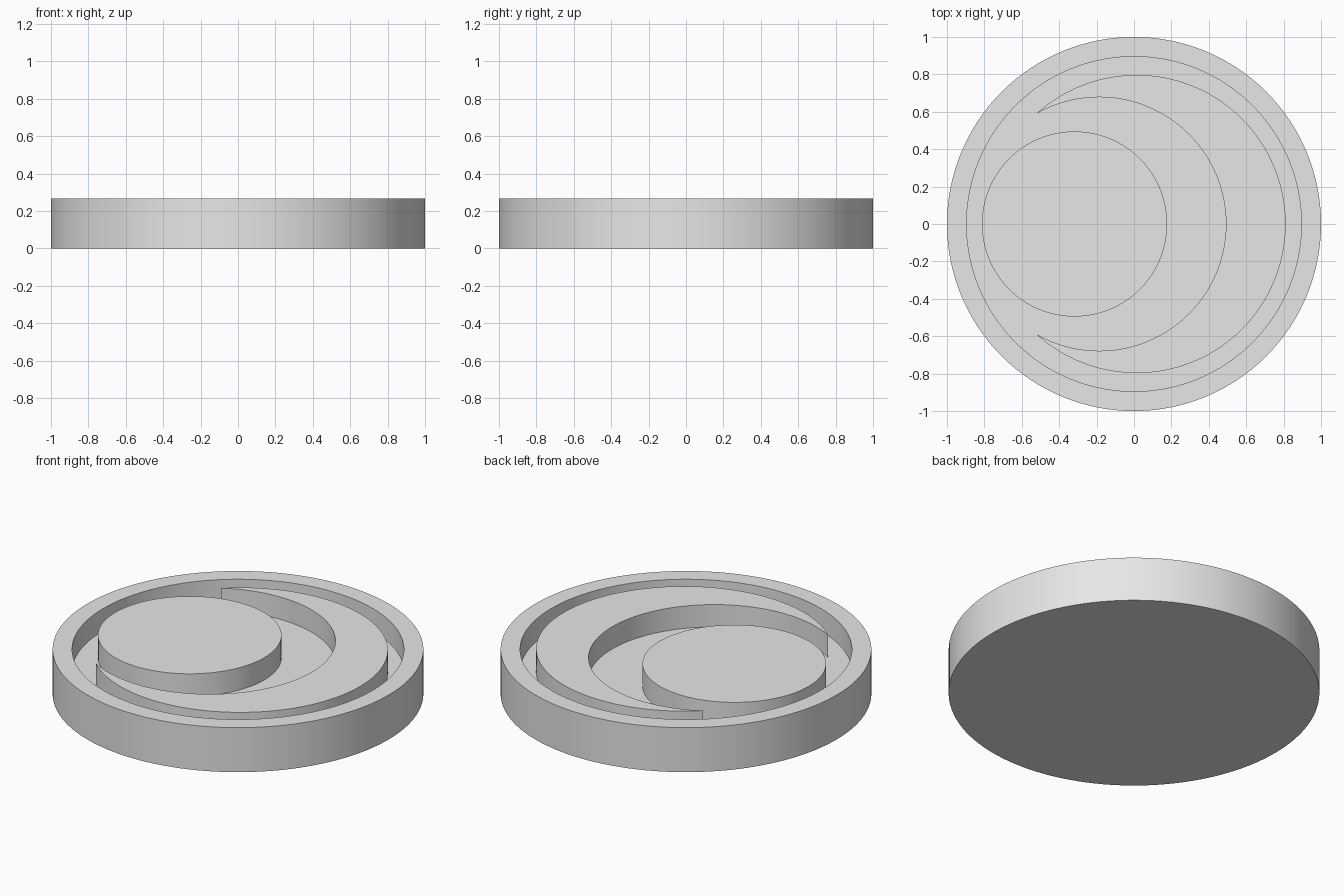
import bpy, bmesh
from math import sin, cos, pi, atan2, sqrt

if "Cube" in bpy.data.objects:
    bpy.data.objects.remove(bpy.data.objects["Cube"])

TOP, FLOOR, SEGS = 0.265, 0.132, 128

grey = bpy.data.materials.new("plain grey")
grey.use_nodes = True
colour = (0.8, 0.8, 0.8, 1)
grey.diffuse_color = colour
grey.node_tree.nodes["Principled BSDF"].inputs["Base Color"].default_value = colour


def finish(name, bm):
    bmesh.ops.recalc_face_normals(bm, faces=bm.faces[:])
    mesh = bpy.data.meshes.new(name)
    bm.to_mesh(mesh)
    bm.free()
    mesh.materials.append(grey)
    obj = bpy.data.objects.new(name, mesh)
    bpy.context.collection.objects.link(obj)
    bpy.ops.object.select_all(action='DESELECT')
    obj.select_set(True)
    bpy.context.view_layer.objects.active = obj
    bpy.ops.object.shade_smooth_by_angle(angle=pi / 6)
    return obj


def arc(cx, r, start, end, n):
    steps = [start + (end - start) * i / n for i in range(n + 1)]
    return [(cx + r * cos(a), r * sin(a)) for a in steps]


def raised_shape(name, outline):
    # Solid prism rooted just under the tray floor
    bm = bmesh.new()
    face = bm.faces.new([bm.verts.new((x, y, FLOOR - 0.01)) for x, y in outline])
    grown = bmesh.ops.extrude_face_region(bm, geom=[face], use_keep_orig=True)
    verts = [g for g in grown["geom"] if isinstance(g, bmesh.types.BMVert)]
    bmesh.ops.translate(bm, verts=verts, vec=(0, 0, TOP - FLOOR + 0.01))
    return finish(name, bm)


# Round tray: loops running from the underside, over the rim, to the floor
bm = bmesh.new()
loops = []
for r, z in [(1, 0), (1, TOP), (0.895, TOP), (0.895, FLOOR)]:
    loops.append([bm.verts.new((x, y, z)) for x, y in arc(0, r, 0, 2 * pi, SEGS)[:-1]])
for low, high in zip(loops, loops[1:]):
    for i in range(SEGS):
        j = (i + 1) % SEGS
        bm.faces.new((low[i], low[j], high[j], high[i]))
bm.faces.new(loops[0])
bm.faces.new(loops[-1])
finish("round_tray", bm)

# Raised disc
raised_shape("raised_disc", arc(-0.318, 0.495, 0, 2 * pi, SEGS)[:-1])

# Raised crescent between two circles that cross at its tips
outer_x, outer_r, inner_x, inner_r = 0.014, 0.797, -0.186, 0.678
gap = outer_x - inner_x
tip_x = inner_x + (gap ** 2 + inner_r ** 2 - outer_r ** 2) / (2 * gap)
tip_y = sqrt(outer_r ** 2 - (tip_x - outer_x) ** 2)
outer_a = atan2(tip_y, tip_x - outer_x)
inner_a = atan2(tip_y, tip_x - inner_x)
raised_shape("raised_crescent",
             arc(outer_x, outer_r, -outer_a, outer_a, 90)
             + arc(inner_x, inner_r, inner_a, -inner_a, 80)[1:-1])
